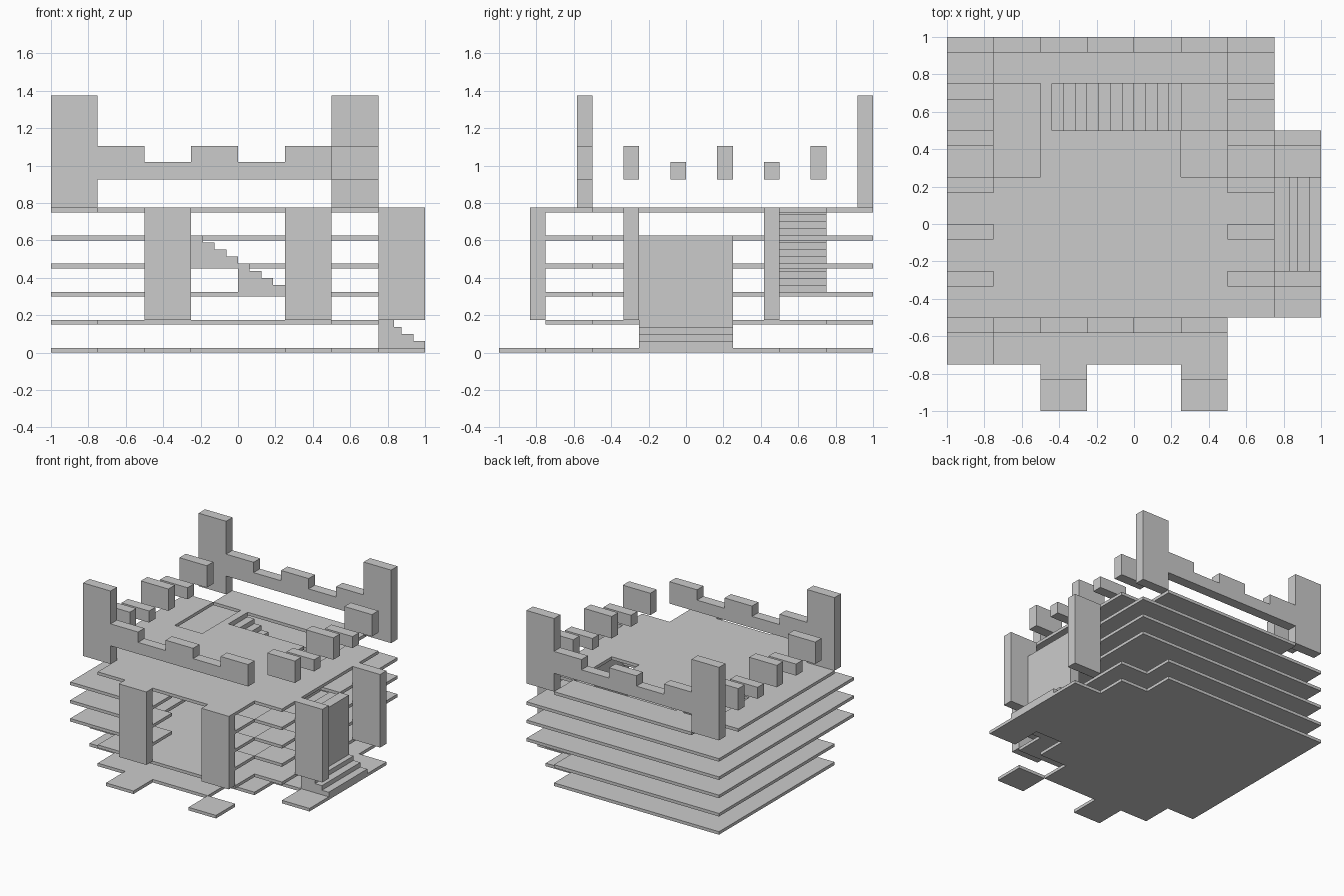
import bpy, bmesh

if "Cube" in bpy.data.objects:
    bpy.data.objects.remove(bpy.data.objects["Cube"])

T = 0.025      # slab thickness
C = 0.25       # plan module
W = C / 3      # wall thickness


def finish(name, bm):
    bmesh.ops.recalc_face_normals(bm, faces=bm.faces)
    me = bpy.data.meshes.new(name)
    bm.to_mesh(me)
    bm.free()
    ob = bpy.data.objects.new(name, me)
    bpy.context.collection.objects.link(ob)
    return ob


def box(name, x0, x1, y0, y1, z0, z1):
    bm = bmesh.new()
    bmesh.ops.create_cube(bm, size=1)
    for v in bm.verts:
        v.co = (x1 if v.co.x > 0 else x0, y1 if v.co.y > 0 else y0, z1 if v.co.z > 0 else z0)
    return finish(name, bm)


def extrude(name, faces, depth):
    """Prism from flat polygons."""
    bm = bmesh.new()
    for f in faces:
        bm.faces.new([bm.verts.new(p) for p in f])
    bmesh.ops.remove_doubles(bm, verts=bm.verts, dist=0.0005)
    bmesh.ops.recalc_face_normals(bm, faces=bm.faces)
    r = bmesh.ops.extrude_face_region(bm, geom=bm.faces[:], use_keep_orig=True)
    bmesh.ops.translate(bm, vec=depth, verts=[g for g in r["geom"] if isinstance(g, bmesh.types.BMVert)])
    bmesh.ops.dissolve_limit(bm, angle_limit=0.01, verts=bm.verts, edges=bm.edges)
    return finish(name, bm)


def slab(name, z, add, cut=()):
    """Floor plate on the plan grid: rectangles added, then cut away."""
    def cells(rects):
        return {(i, j) for x0, x1, y0, y1 in rects
                for i in range(round(x0 / C), round(x1 / C))
                for j in range(round(y0 / C), round(y1 / C))}
    quads = [[((i + a) * C, (j + b) * C, z) for a, b in ((0, 0), (1, 0), (1, 1), (0, 1))]
             for i, j in sorted(cells(add) - cells(cut))]
    extrude(name, quads, (0, 0, T))


# floor plans
core = (-1, 0.5, -0.5, 1)
front_strip = (-0.75, 0.5, -0.75, -0.5)
right_strip = (0.5, 0.75, -0.5, 0.75)
atrium = [(-0.5, 0.5, -0.5, 0.5), (-0.25, 0.25, -0.75, -0.5), (0.5, 0.75, -0.25, 0.25)]
corner = (0.5, 0.75, -0.75, -0.5)

slab("ground_slab", 0,
     [core, (-0.75, 0.25, -0.75, -0.5), (0.5, 0.75, -0.25, 0.75),
      (-0.5, -0.25, -1, -0.75), (0.25, 0.5, -1, -0.75), (0.75, 1, -0.5, 0.5)])
slab("first_floor", 0.15, [core, front_strip, right_strip])
for k, well in ((2, None), (3, (0, 0.25, 0.5, 0.75)), (4, (-0.25, 0.25, 0.5, 0.75))):
    slab("gallery_floor", 0.15 * k, [(-1, 0.75, -0.75, 1)],
         atrium + [corner] + ([well] if well else []))
slab("roof_slab", 0.75, [core, front_strip, right_strip],
     [(-1, -0.75, 0.75, 1), (-0.75, -0.5, 0.25, 0.75),
      (-0.5, 0.5, 0.5, 0.75), (0.25, 0.5, 0.25, 0.5)])

# columns before the front and right side
for x in (-0.5, 0.25):
    box("front_column", x, x + C, -0.75 - W, -0.75, 0.175, 0.775)
for y in (-0.25, 0.5):
    box("right_column", 0.75, 1, y - W, y, 0.175, 0.775)

# door panel above the entrance steps
box("door_panel", 0.75, 0.75 + W, -0.25, 0.25, 0.025, 0.625)


def stairs(name, x_low, z0, y0, y1):
    """Four solid steps rising towards -x."""
    pts = [(x_low - C, y0, z0), (x_low, y0, z0)]
    for i in range(4):
        z = z0 + 0.0375 * (i + 1)
        pts += [(x_low - C * i / 4, y0, z), (x_low - C * (i + 1) / 4, y0, z)]
    extrude(name, [pts], (0, y1 - y0, 0))


stairs("entrance_steps", 1, 0.025, -0.25, 0.25)
for i in range(3):
    stairs("stair_flight", 0.25 - C * i, 0.325 + 0.15 * i, 0.5, 0.75)

# battlements along front and back: alternating tall and short blocks as one profile
for name, y in (("front_battlement", -0.5), ("back_battlement", 1)):
    pts = [(0.5, y, 0.925), (-0.75, y, 0.925)]
    for i in range(5):
        z = 1.02 if i % 2 else 1.105
        pts += [(-0.75 + C * i, y, z), (-0.5 + C * i, y, z)]
    extrude(name, [pts], (0, -W, 0))

# side battlement blocks
for x in (-1, 0.5):
    for i in range(5):
        y = -0.25 + C * i
        box("side_battlement", x, x + C, y - W, y, 0.925, 1.02 if i % 2 else 1.105)

# corner towers
for x, y in ((-1, -0.5), (-1, 1), (0.5, 1)):
    box("corner_tower", x, x + C, y - W, y, 0.775, 1.375)
